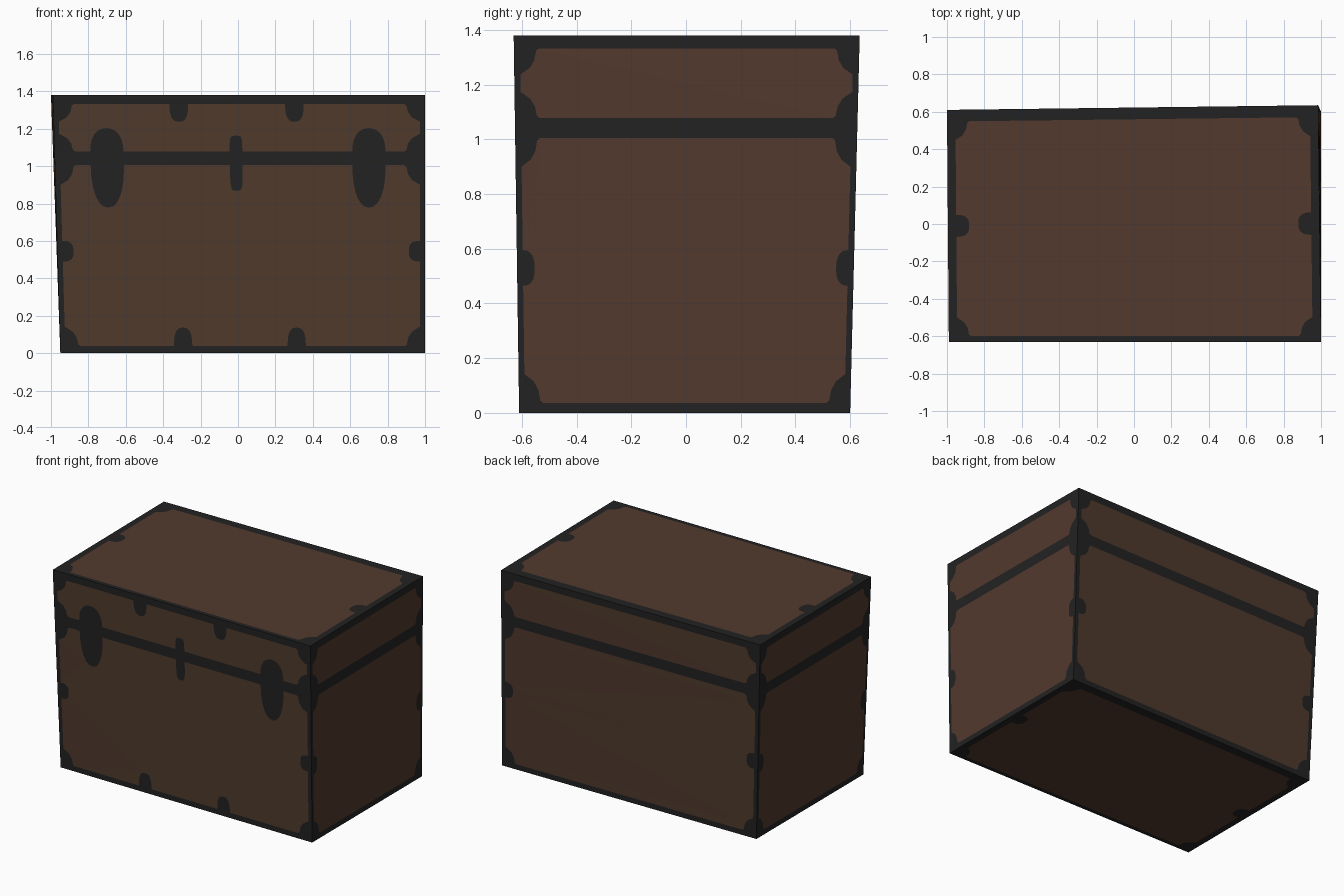
import bpy, bmesh, math
from mathutils import Vector
from mathutils.geometry import delaunay_2d_cdt

cube = bpy.data.objects.get("Cube")
if cube:
    bpy.data.objects.remove(cube, do_unlink=True)


def material(name, rgb):
    m = bpy.data.materials.new(name)
    m.use_nodes = True
    m.diffuse_color = (*rgb, 1)
    m.node_tree.nodes["Principled BSDF"].inputs["Base Color"].default_value = (*rgb, 1)
    return m


IRON, FRONT_LEATHER, SIDE_LEATHER = range(3)
MATERIALS = [
    material("black iron", (0.016, 0.016, 0.016)),
    material("brown leather", (0.080, 0.043, 0.026)),
    material("reddish brown leather", (0.084, 0.041, 0.026)),
]

HEIGHT, SEAM = 1.38, 1.04
# Slightly crooked box corners, going round from the -x -y corner
LOW = [Vector(p) for p in ((-0.95, -0.60, 0), (1, -0.61, 0), (1, 0.60, 0), (-0.95, 0.58, 0))]
TOP = [Vector(p) for p in ((-0.99, -0.63, HEIGHT), (1, -0.63, HEIGHT),
                           (0.985, 0.635, HEIGHT), (-1, 0.61, HEIGHT))]


def on_quad(quad, u, v):
    """Point on a four-cornered face; u and v run from 0 to 1."""
    a, b, c, d = quad
    return a.lerp(b, u).lerp(d.lerp(c, u), v)


# Rounded cut-out at a panel corner, as fractions of its size
NOTCH = [(1, 0), (0.85, 0.08), (0.75, 0.45), (0.5, 0.75), (0.2, 0.9), (0, 1)]


def outline(x0, x1, y0, y1, corner, bumps):
    """Panel outline, counter-clockwise, with notched corners and fittings biting in.
    bumps: per side (bottom, right, top, left) a list of (position, half width, depth, roundness)."""
    cx, cy = corner
    sides = [((x0, y0), (1, 0), (0, 1)), ((x1, y0), (0, 1), (-1, 0)),
             ((x1, y1), (-1, 0), (0, -1)), ((x0, y1), (0, -1), (1, 0))]
    pts = []
    for i, (start, along, inward) in enumerate(sides):
        sx, sy = along[0] + inward[0], along[1] + inward[1]
        notch = [(start[0] + sx * cx * a, start[1] + sy * cy * b) for a, b in NOTCH]
        pts += notch[::-1] if i % 2 == 0 else notch
        axis = 0 if along[0] else 1
        direction = along[axis]
        for pos, half, depth, power in sorted(bumps.get(i, []), key=lambda b: b[0] * direction):
            for k in range(13):
                t = math.pi * k / 12
                c, s = math.cos(t), max(0, math.sin(t))
                p = [0, 0]
                p[axis] = pos - direction * half * math.copysign(abs(c) ** power, c)
                p[1 - axis] = start[1 - axis] + inward[1 - axis] * depth * s ** power
                pts.append(tuple(p))
    return pts


def add_face(bm, quad, v0, v1, panel, vscale, leather):
    """Fill a strip of a box face, cutting the leather panel into it.
    Panel x runs from -1 to 1; panel y is divided by vscale."""
    strip = [(0, v0), (1, v0), (1, v1), (0, v1)]
    flat = strip + [((x + 1) / 2, y / vscale) for x, y in panel]
    rings = [list(range(4)), list(range(4, len(flat)))]
    verts, _, faces, _, _, origin = delaunay_2d_cdt(
        [Vector(p) for p in flat], [], rings, 0, 1e-6)
    points = [bm.verts.new(on_quad(quad, *p)) for p in verts]
    for face, sources in zip(faces, origin):
        f = bm.faces.new([points[i] for i in face])
        f.material_index = leather if 1 in sources else IRON


def finish(name, bm):
    bmesh.ops.remove_doubles(bm, verts=bm.verts, dist=1e-5)
    mesh = bpy.data.meshes.new(name)
    bm.to_mesh(mesh)
    bm.free()
    for m in MATERIALS:
        mesh.materials.append(m)
    obj = bpy.data.objects.new(name, mesh)
    bpy.context.collection.objects.link(obj)


# Fittings: hinge-like clasps, centre lock and small studs on the front
CLASPS, LOCK, STUDS = (-0.717, 0.697), -0.02, (-0.325, 0.297)


def fittings(clasp_depth, lock_depth):
    return [(x, 0.09, clasp_depth, 0.9) for x in CLASPS] + [(LOCK, 0.034, lock_depth, 0.45)]


def studs(depth):
    return [(x, 0.05, depth, 0.75) for x in STUDS]


body, lid = bmesh.new(), bmesh.new()
for i in range(4):
    j = (i + 1) % 4
    quad = (LOW[i], LOW[j], TOP[j], TOP[i])
    wide = i % 2 == 0
    leather = FRONT_LEATHER if wide else SIDE_LEATHER
    corner = 0.085 if wide else 0.11
    stud = (0.545, 0.055, 0.06, 0.7) if wide else (0.53, 0.065, 0.07, 0.8)
    low_bumps, lid_bumps = {1: [stud], 3: [stud]}, {}
    if i == 0:
        low_bumps.update({0: studs(0.1), 2: fittings(0.227, 0.137)})
        lid_bumps.update({0: fittings(0.125, 0.085), 2: studs(0.095)})
    edge = 0.972 if wide else 0.965
    add_face(body, quad, 0, SEAM / HEIGHT,
             outline(-edge, edge, 0.037, 1.005, (corner, 0.105), low_bumps), HEIGHT, leather)
    add_face(lid, quad, SEAM / HEIGHT, 1,
             outline(-edge, edge, 1.078, 1.332, (corner, 0.095), lid_bumps), HEIGHT, leather)

# Lid top and chest bottom, each with a stud at both short ends
end_stud = (1.0, 0.095, 0.07, 0.75)
panel = outline(-0.955, 0.955, 0.05, 1.9, (0.075, 0.16), {1: [end_stud], 3: [end_stud]})
add_face(lid, TOP, 0, 1, panel, 2, SIDE_LEATHER)
add_face(body, (LOW[1], LOW[0], LOW[3], LOW[2]), 0, 1, panel, 2, SIDE_LEATHER)

finish("chest_body", body)
finish("chest_lid", lid)
